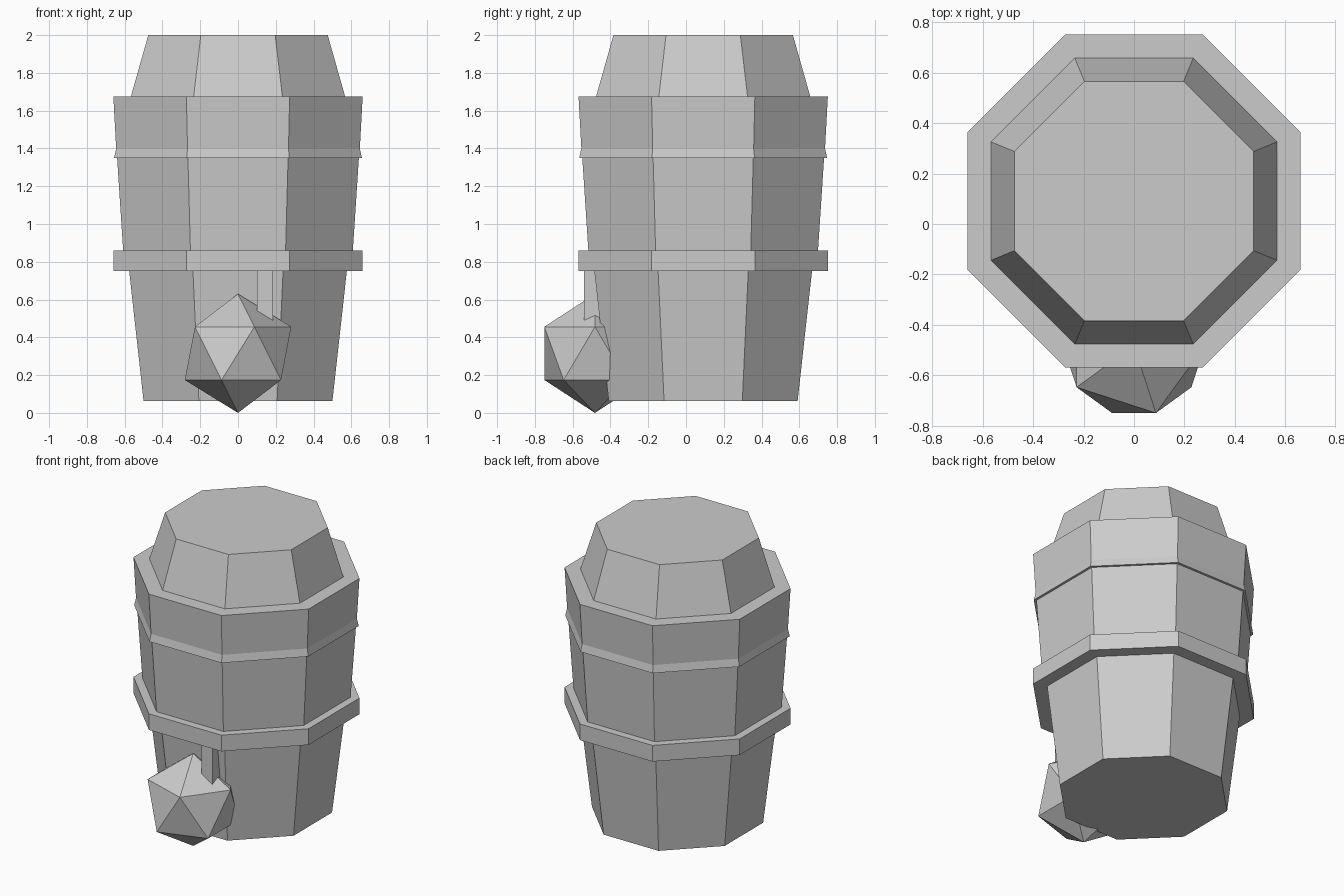
import bpy, bmesh, math

if "Cube" in bpy.data.objects:
    bpy.data.objects.remove(bpy.data.objects["Cube"])

grey = bpy.data.materials.new("light grey")
grey.diffuse_color = (0.6, 0.6, 0.6, 1)
grey.use_nodes = True
grey.node_tree.nodes["Principled BSDF"].inputs["Base Color"].default_value = grey.diffuse_color

CY = 0.091  # barrel axis position in y


def finish(name, bm):
    bmesh.ops.recalc_face_normals(bm, faces=bm.faces)
    me = bpy.data.meshes.new(name)
    bm.to_mesh(me)
    bm.free()
    me.materials.append(grey)
    ob = bpy.data.objects.new(name, me)
    bpy.context.collection.objects.link(ob)
    return ob


def octagon_stack(name, profile):
    """Closed eight-sided solid from (z, apothem) pairs, flats facing the axes."""
    bm = bmesh.new()
    rings = []
    for z, apothem in profile:
        r = apothem / math.cos(math.pi / 8)
        rings.append([bm.verts.new((r * math.cos((i + 0.5) * math.pi / 4),
                                    CY + r * math.sin((i + 0.5) * math.pi / 4), z))
                      for i in range(8)])
    for a, b in zip(rings, rings[1:]):
        for i in range(8):
            j = (i + 1) % 8
            bm.faces.new((a[i], a[j], b[j], b[i]))
    bm.faces.new(rings[0][::-1])
    bm.faces.new(rings[-1])
    return finish(name, bm)


# Barrel body with its projecting lip, stepped lid on top
octagon_stack("barrel_body", [(0.063, 0.50), (0.75, 0.576), (0.86, 0.608), (1.35, 0.64),
                              (1.35, 0.656), (1.40, 0.645), (1.675, 0.66),
                              (1.675, 0.567), (2.0, 0.475)])

# Straight hoop around the middle
octagon_stack("middle_hoop", [(0.75, 0.66), (0.86, 0.66)])

# Faceted ball at the front
bm = bmesh.new()
bmesh.ops.create_icosphere(bm, subdivisions=1, radius=0.315)
bmesh.ops.translate(bm, verts=bm.verts, vec=(0, -0.482, 0.315))
finish("faceted_ball", bm)

# Short bar from the hoop down into the ball
bm = bmesh.new()
bmesh.ops.create_cube(bm, size=1)
bmesh.ops.scale(bm, verts=bm.verts, vec=(0.083, 0.083, 0.36))
bmesh.ops.translate(bm, verts=bm.verts, vec=(0.143, -0.4985, 0.62))
finish("hanging_bar", bm)
